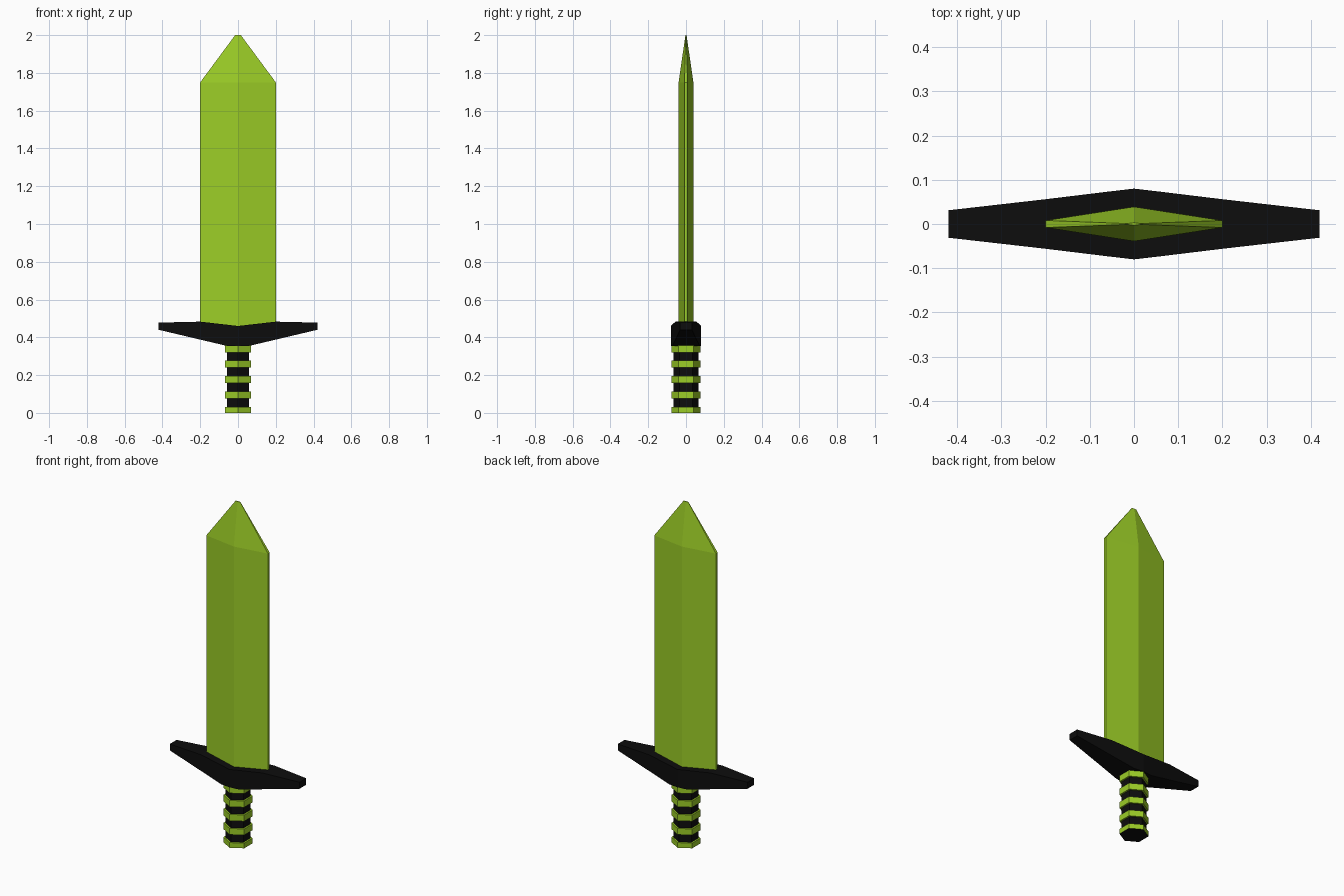
import bpy, bmesh
from math import sin, cos, pi

if "Cube" in bpy.data.objects:
    bpy.data.objects.remove(bpy.data.objects["Cube"])


def material(name, rgb):
    m = bpy.data.materials.new(name)
    m.diffuse_color = (*rgb, 1)
    m.use_nodes = True
    m.node_tree.nodes["Principled BSDF"].inputs["Base Color"].default_value = m.diffuse_color
    return m


LIME = material("lime", (0.33, 0.61, 0.02))
BLACK = material("black", (0.004, 0.004, 0.004))


def loft(name, rings, mats, side_mats=None, bottom_mat=0):
    """Skin a stack of equal-sized rings and cap both ends."""
    bm = bmesh.new()
    loops = [[bm.verts.new(p) for p in ring] for ring in rings]
    n = len(loops[0])
    for k, (a, b) in enumerate(zip(loops, loops[1:])):
        for i in range(n):
            j = (i + 1) % n
            f = bm.faces.new((a[i], a[j], b[j], b[i]))
            f.material_index = side_mats[k] if side_mats else 0
    bm.faces.new(loops[0][::-1]).material_index = bottom_mat
    bm.faces.new(loops[-1])
    bmesh.ops.recalc_face_normals(bm, faces=bm.faces[:])
    me = bpy.data.meshes.new(name)
    bm.to_mesh(me)
    bm.free()
    for m in mats:
        me.materials.append(m)
    ob = bpy.data.objects.new(name, me)
    bpy.context.collection.objects.link(ob)
    return ob


# Blade: six-sided section with a central ridge, tapering to the tip
def blade_ring(w, edge, ridge, z):
    return [(w, -edge, z), (w, edge, z), (0, ridge, z),
            (-w, edge, z), (-w, -edge, z), (0, -ridge, z)]


loft("blade", [blade_ring(0.2, 0.008, 0.039, 0.43),
               blade_ring(0.2, 0.008, 0.039, 1.75),
               blade_ring(0.015, 0.001, 0.003, 2.0)], [LIME])

# Guard: rectangular sections along x, thick in the middle
stations = [(0.42, 0.031, 0.44, 0.478), (0.2, 0.056, 0.388, 0.483),
            (0.06, 0.073, 0.355, 0.467)]
sections = ([(-x, y, b, t) for x, y, b, t in stations]
            + [(0, 0.08, 0.355, 0.46)] + stations[::-1])
loft("guard", [[(x, -y, b), (x, y, b), (x, y, t), (x, -y, t)]
               for x, y, b, t in sections], [BLACK])


# Grip: hexagonal column with raised lime bands and a black underside
def hex_ring(r, z):
    return [(r * sin(i * pi / 3), r * cos(i * pi / 3), z) for i in range(6)]


bands = [(0, 0.03), (0.077, 0.113), (0.158, 0.195), (0.24, 0.277), (0.32, 0.356)]
rings, sides = [], []
for k, (z0, z1) in enumerate(bands):
    rings += [hex_ring(0.078, z0), hex_ring(0.078, z1)]
    sides += [0]
    if k < len(bands) - 1:
        rings += [hex_ring(0.067, z1), hex_ring(0.067, bands[k + 1][0])]
        sides += [0, 1, 0]
loft("grip", rings, [LIME, BLACK], sides, bottom_mat=1)
